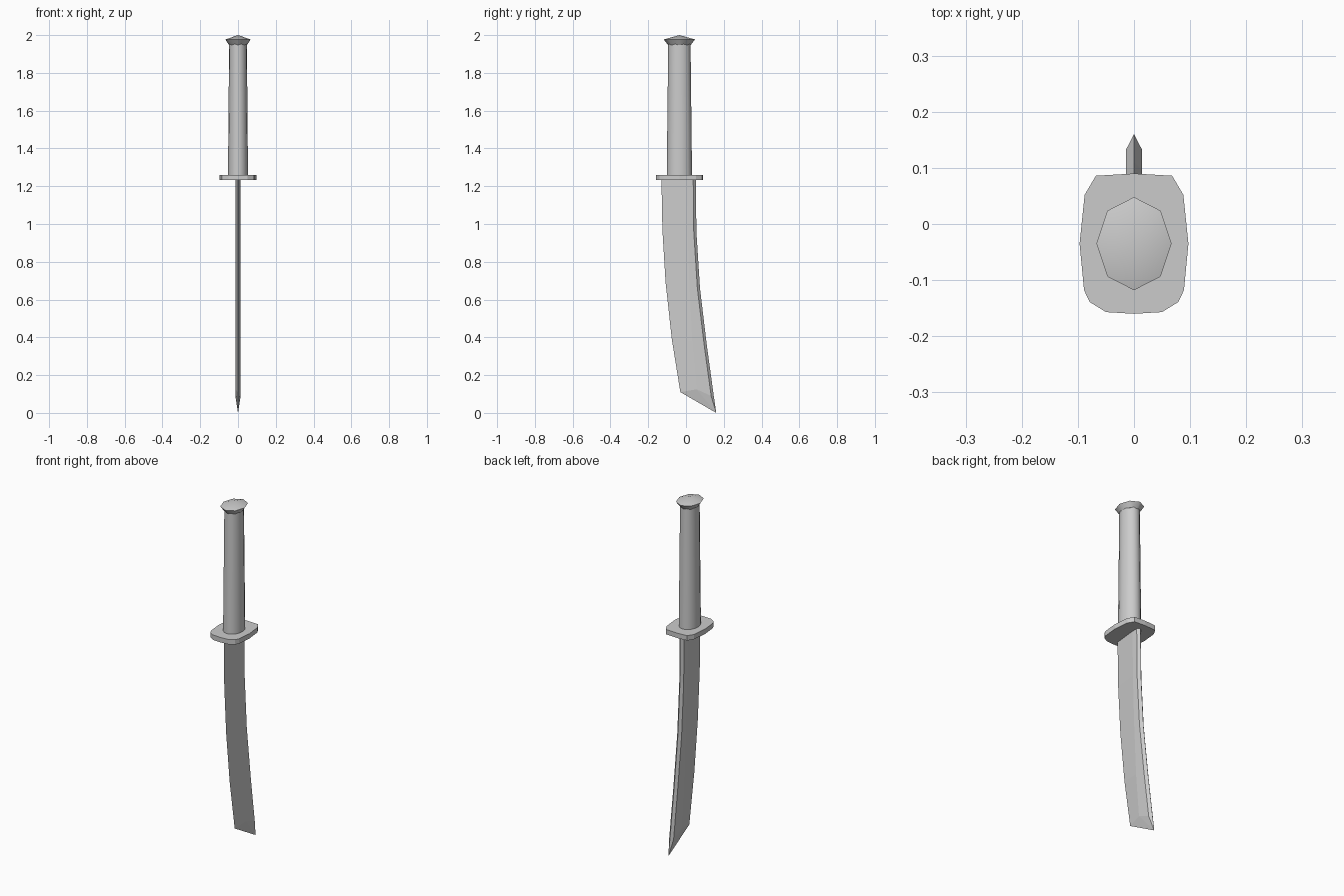
import bpy, bmesh, math

if "Cube" in bpy.data.objects:
    bpy.data.objects.remove(bpy.data.objects["Cube"])

CY = -0.035  # handle axis


def finish(name, bm, smooth=None):
    bmesh.ops.recalc_face_normals(bm, faces=bm.faces)
    me = bpy.data.meshes.new(name)
    bm.to_mesh(me)
    bm.free()
    ob = bpy.data.objects.new(name, me)
    bpy.context.collection.objects.link(ob)
    if smooth:
        bpy.ops.object.select_all(action='DESELECT')
        bpy.context.view_layer.objects.active = ob
        ob.select_set(True)
        bpy.ops.object.shade_smooth_by_angle(angle=math.radians(smooth))
    return ob


def loft(bm, rings):
    """Bridge closed rings of points, return the vertex rings."""
    vr = [[bm.verts.new(p) for p in r] for r in rings]
    for a, b in zip(vr, vr[1:]):
        n = len(a)
        for i in range(n):
            j = (i + 1) % n
            bm.faces.new((a[i], a[j], b[j], b[i]))
    return vr


def oval(rx, ry, z, n):
    return [(rx * math.sin(2 * math.pi * i / n),
             CY + ry * math.cos(2 * math.pi * i / n), z) for i in range(n)]


# Blade: stations of (edge y, z), (ridge y, z), (spine y, z)
stations = [
    ((-0.13, 1.24), (0.005, 1.24), (0.052, 1.24)),
    ((-0.125, 0.97), (0.008, 0.97), (0.055, 0.96)),
    ((-0.108, 0.69), (0.018, 0.68), (0.074, 0.66)),
    ((-0.075, 0.39), (0.033, 0.38), (0.110, 0.36)),
    ((-0.03, 0.11), (0.056, 0.125), (0.147, 0.09)),
]
T = 0.014
bm = bmesh.new()
rings = []
for (ey, ez), (ry, rz), (sy, sz) in stations:
    rings.append([(0, ey, ez), (T, ry, rz), (T, sy - 0.014, sz),
                  (0, sy, sz), (-T, sy - 0.014, sz), (-T, ry, rz)])
vr = loft(bm, rings)
bm.faces.new(vr[0])
tip = bm.verts.new((0, 0.16, 0))
for i in range(6):
    bm.faces.new((vr[-1][i], vr[-1][(i + 1) % 6], tip))
finish("blade", bm)

# Guard: mirrored half outline
half = [(0, 0.09), (0.068, 0.086), (0.088, 0.052), (0.097, CY),
        (0.089, -0.118), (0.079, -0.139), (0.05, -0.157), (0, -0.16)]
outline = half + [(-x, y) for x, y in half[-2:0:-1]]
bm = bmesh.new()
vr = loft(bm, [[(x, y, z) for x, y in outline] for z in (1.232, 1.26)])
bm.faces.new(vr[0])
bm.faces.new(vr[1])
finish("guard", bm)

# Handle: slightly tapered oval
bm = bmesh.new()
vr = loft(bm, [oval(0.053, 0.067, 1.25, 16), oval(0.047, 0.059, 1.96, 16)])
bm.faces.new(vr[0])
bm.faces.new(vr[1])
finish("handle", bm, 40)

# Pommel: flared eight-sided cap with a low peak
bm = bmesh.new()
vr = loft(bm, [oval(0.048, 0.06, 1.948, 8), oval(0.067, 0.083, 1.977, 8)])
bm.faces.new(vr[0])
top = bm.verts.new((0, CY, 2.0))
for i in range(8):
    bm.faces.new((vr[1][i], vr[1][(i + 1) % 8], top))
finish("pommel", bm, 50)
